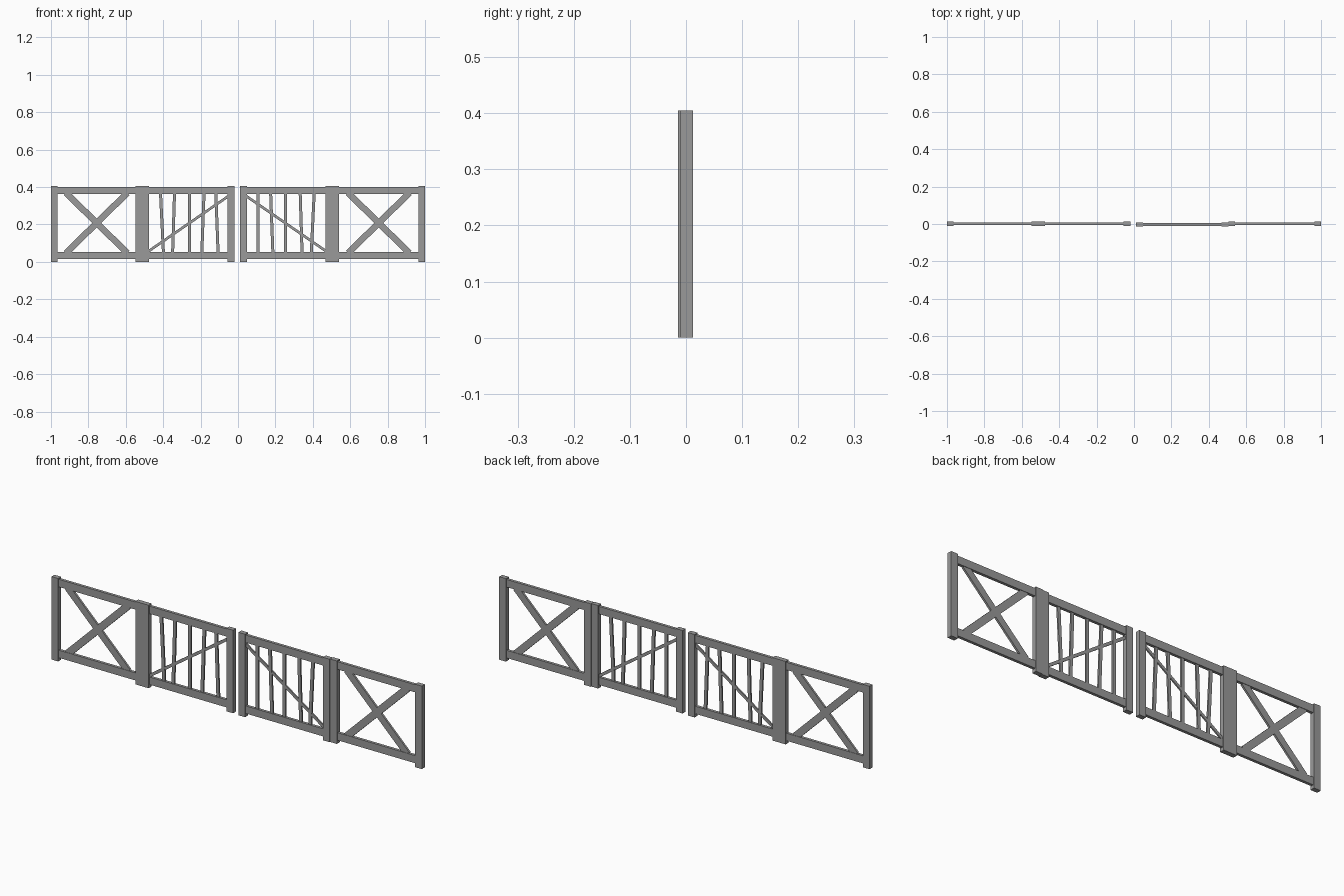
import bpy
from math import atan2, hypot
from mathutils import Matrix, Vector

old = bpy.data.objects.get("Cube")
if old:
    bpy.data.objects.remove(old)

grey = bpy.data.materials.new("weathered grey")
grey.use_nodes = True
colour = (0.32, 0.32, 0.32, 1)
grey.diffuse_color = colour
grey.node_tree.nodes["Principled BSDF"].inputs["Base Color"].default_value = colour

HEIGHT = 0.405
POST_W, POST_D = 0.036, 0.023
RAIL_W, RAIL_D = 0.037, 0.014
LOW, HIGH = 0.035, 0.381      # rail centre heights


def beam(name, start, end, width, depth, y):
    """Square-ended board between two (x, z) points."""
    (x1, z1), (x2, z2) = start, end
    bpy.ops.mesh.primitive_cube_add(size=1)
    ob = bpy.context.object
    ob.name = name
    length = hypot(x2 - x1, z2 - z1)
    turn = Matrix.Rotation(-atan2(z2 - z1, x2 - x1), 4, 'Y')
    place = Matrix.Translation(Vector(((x1 + x2) / 2, y, (z1 + z2) / 2)))
    ob.data.transform(place @ turn @ Matrix.Diagonal((length, depth, width, 1)))
    ob.data.materials.append(grey)
    return ob


def frame(name, left, right, y):
    """Two posts and two rails filling the span."""
    for side, x in (("left", right - POST_W / 2), ("right", left + POST_W / 2)):
        beam(f"{name}_{side}_post", (x, 0), (x, HEIGHT), POST_W, POST_D, y)
    for level, z in (("bottom", LOW), ("top", HIGH)):
        beam(f"{name}_{level}_rail", (left + POST_W / 2, z),
             (right - POST_W / 2, z), RAIL_W, RAIL_D, y)


def cross_panel(name, left, right, y):
    frame(name, left, right, y)
    mid, reach = (left + right) / 2, 0.164
    for i, s in enumerate((1, -1)):
        beam(f"{name}_cross_board_{i + 1}", (mid - s * reach, LOW + 0.012),
             (mid + s * reach, HIGH - 0.012), 0.034, 0.010, y)


def gate(name, hinge, side, y, pickets):
    """Gate leaf reaching from its hinge post towards the middle."""
    free = hinge + side * 0.492
    frame(name, min(hinge, free), max(hinge, free), y)
    for i, (bottom, top) in enumerate(pickets):
        beam(f"{name}_picket_{i + 1}", (hinge + side * bottom, LOW),
             (hinge + side * top, HIGH), 0.016, 0.008, y)
    beam(f"{name}_brace", (hinge + side * 0.030, 0.055),
         (hinge + side * 0.472, 0.36), 0.014, 0.007, y)


# Picket offsets from the hinge post: (bottom, top)
shared = [(0.113, 0.096), (0.161, 0.172), (0.251, 0.251), (0.317, 0.330)]
cross_panel("right_fence", -1.0, -0.511, 0.001)
gate("right_gate", -0.511, 1, 0.001, shared + [(0.405, 0.392)])
gate("left_gate", 0.504, -1, -0.0025, shared + [(0.396, 0.396)])
cross_panel("left_fence", 0.505, 1.0, 0.001)
